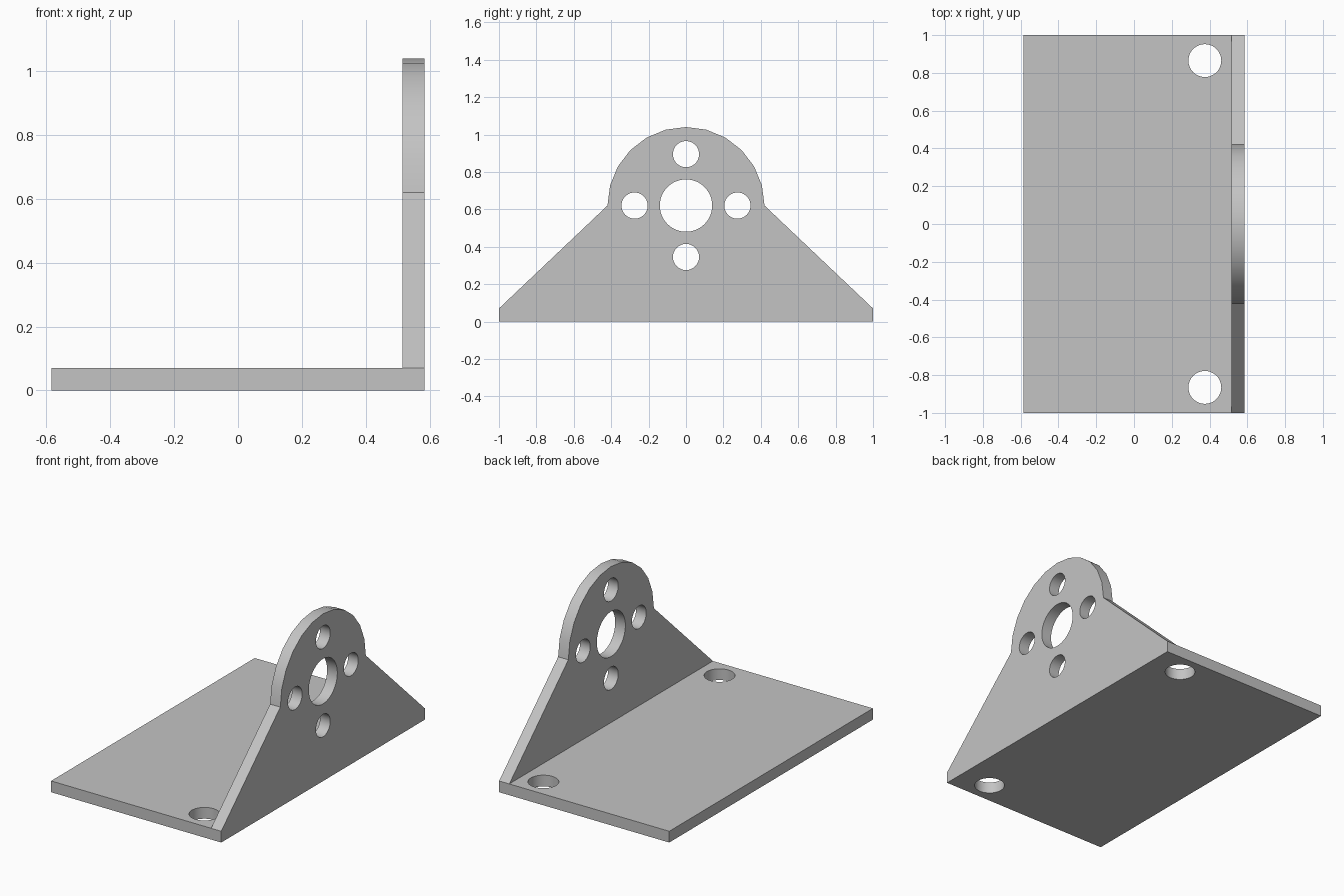
import bpy
import bmesh
from math import radians, sin, cos, pi
from mathutils import Vector, Matrix

if "Cube" in bpy.data.objects:
    bpy.data.objects.remove(bpy.data.objects["Cube"], do_unlink=True)

HALF_X, HALF_Y, THICK = 0.585, 1.0, 0.07
HUB_Z, HUB_R = 0.62, 0.42
BOLT_OFFSET = 0.275

grey = bpy.data.materials.new("plain grey")
grey.use_nodes = True
colour = (0.55, 0.55, 0.55, 1)
grey.diffuse_color = colour
grey.node_tree.nodes["Principled BSDF"].inputs["Base Color"].default_value = colour


def prism(name, points, depth):
    """Extrude a closed outline along the depth vector."""
    bm = bmesh.new()
    face = bm.faces.new([bm.verts.new(p) for p in points])
    ring = bmesh.ops.extrude_face_region(bm, geom=[face])["geom"]
    bmesh.ops.translate(bm, vec=depth, verts=[g for g in ring if isinstance(g, bmesh.types.BMVert)])
    bmesh.ops.recalc_face_normals(bm, faces=bm.faces)
    mesh = bpy.data.meshes.new(name)
    bm.to_mesh(mesh)
    bm.free()
    mesh.materials.append(grey)
    obj = bpy.data.objects.new(name, mesh)
    bpy.context.collection.objects.link(obj)
    return obj


def drill(obj, centre, radius, axis):
    """Cut a round through hole along the axis."""
    bm = bmesh.new()
    turn = Vector((0, 0, 1)).rotation_difference(Vector(axis)).to_matrix().to_4x4()
    bmesh.ops.create_cone(bm, cap_ends=True, segments=48, radius1=radius, radius2=radius,
                          depth=0.3, matrix=Matrix.Translation(centre) @ turn)
    mesh = bpy.data.meshes.new("hole cutter")
    bm.to_mesh(mesh)
    bm.free()
    mesh.materials.append(grey)
    cutter = bpy.data.objects.new("hole cutter", mesh)
    cutter.hide_render = True
    bpy.context.collection.objects.link(cutter)
    bpy.context.view_layer.objects.active = obj
    mod = obj.modifiers.new("hole", "BOOLEAN")
    mod.operation, mod.solver, mod.object = "DIFFERENCE", "EXACT", cutter
    bpy.ops.object.modifier_apply(modifier=mod.name)
    bpy.data.objects.remove(cutter, do_unlink=True)


# Base plate with two mounting holes
corners = [(-1, -1), (1, -1), (1, 1), (-1, 1)]
base = prism("base_plate", [(HALF_X * x, HALF_Y * y, 0) for x, y in corners], (0, 0, THICK))
for side in (-1, 1):
    drill(base, (0.375, side * 0.865, 0), 0.087, (0, 0, 1))

# Upright plate: sloped shoulders rising to a round head
inner_x = HALF_X - THICK
outline = [(inner_x, -HALF_Y, THICK), (inner_x, HALF_Y, THICK)]
outline += [(inner_x, HUB_R * cos(pi * i / 12), HUB_Z + HUB_R * sin(pi * i / 12)) for i in range(13)]
upright = prism("upright_plate", outline, (THICK, 0, 0))

# Shaft hole with four bolt holes around it
drill(upright, (HALF_X, 0, HUB_Z), 0.14, (1, 0, 0))
for i in range(4):
    a = i * pi / 2
    drill(upright, (HALF_X, BOLT_OFFSET * cos(a), HUB_Z + BOLT_OFFSET * sin(a)), 0.07, (1, 0, 0))

# Smooth the curved walls, keep the plate edges sharp
for obj in (base, upright):
    bpy.ops.object.select_all(action="DESELECT")
    obj.select_set(True)
    bpy.context.view_layer.objects.active = obj
    bpy.ops.object.shade_smooth_by_angle(angle=radians(30))
